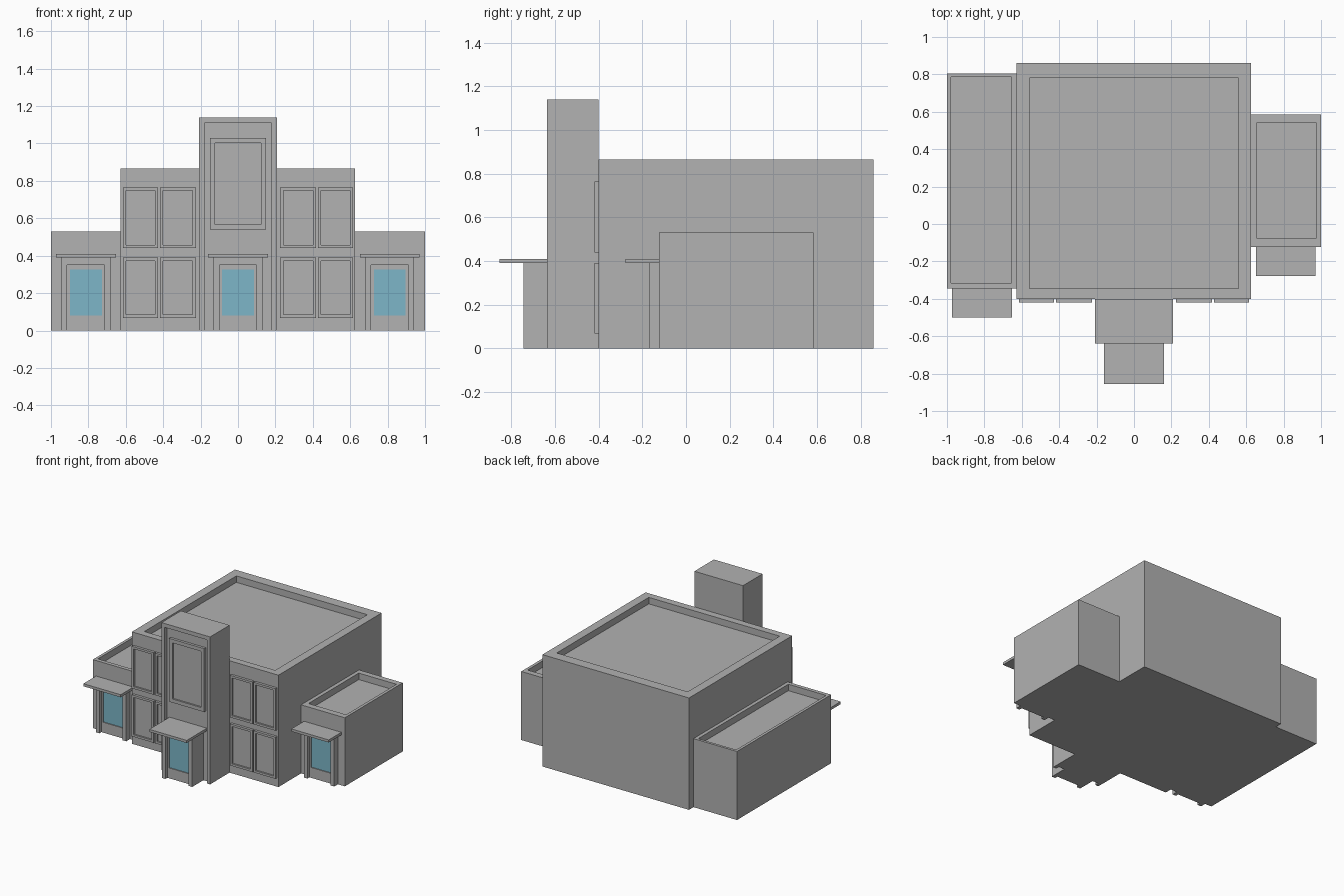
import bpy
from mathutils import Vector

old = bpy.data.objects.get("Cube")
if old:
    bpy.data.objects.remove(old, do_unlink=True)


def material(name, rgb):
    m = bpy.data.materials.new(name)
    m.use_nodes = True
    color = (*rgb, 1.0)
    m.diffuse_color = color
    m.node_tree.nodes["Principled BSDF"].inputs["Base Color"].default_value = color
    return m


WALL = material("wall grey", (0.445, 0.445, 0.445))
GLASS = material("door glass blue", (0.205, 0.468, 0.578))


def box(name, xs, ys, zs, mat=WALL):
    """Box from its extents along each axis."""
    corners = [Vector((x, y, z)) for z in zs for y in ys for x in xs]
    faces = [(0, 2, 3, 1), (4, 5, 7, 6), (0, 1, 5, 4),
             (2, 6, 7, 3), (0, 4, 6, 2), (1, 3, 7, 5)]
    mesh = bpy.data.meshes.new(name)
    mesh.from_pydata(corners, [], faces)
    mesh.materials.append(mat)
    ob = bpy.data.objects.new(name, mesh)
    bpy.context.scene.collection.objects.link(ob)
    return ob


def carve(ob, xs, ys, zs):
    """Cut a box-shaped recess and discard the cutter."""
    cutter = box("cutter", xs, ys, zs)
    cutter.hide_render = True
    mod = ob.modifiers.new("recess", "BOOLEAN")
    mod.operation = "DIFFERENCE"
    mod.solver = "EXACT"
    mod.object = cutter
    graph = bpy.context.evaluated_depsgraph_get()
    mesh = bpy.data.meshes.new_from_object(ob.evaluated_get(graph))
    ob.modifiers.clear()
    ob.data = mesh
    bpy.data.objects.remove(cutter, do_unlink=True)


def roofed_block(name, xs, ys, height, inner_x, inner_y):
    """Block with a sunken flat roof behind a parapet."""
    ob = box(name, xs, ys, (0, height))
    carve(ob, inner_x, inner_y, (height - 0.05, height + 0.1))


def window(name, xs, zs, wall_y, margin):
    """Raised frame with a recessed pane."""
    front = wall_y - 0.02
    ob = box(name, xs, (front, wall_y), zs)
    carve(ob, (xs[0] + margin, xs[1] - margin), (front - 0.1, front + 0.013),
          (zs[0] + margin, zs[1] - margin))


def entrance(name, x, wall_y, front, canopy_front):
    """Porch with a recessed glazed door and a flat canopy."""
    porch = box(name + "_porch", (x - 0.13, x + 0.13), (front, wall_y), (0, 0.39))
    door = front + 0.025
    carve(porch, (x - 0.1, x + 0.1), (front - 0.1, door), (-0.1, 0.35))
    carve(porch, (x - 0.085, x + 0.085), (front - 0.1, door + 0.012), (0.08, 0.325))
    box(name + "_door_glass", (x - 0.085, x + 0.085), (door + 0.007, door + 0.012),
        (0.08, 0.325), GLASS)
    box(name + "_canopy", (x - 0.16, x + 0.16), (canopy_front, wall_y), (0.39, 0.41))


# Main hall and the two side wings
roofed_block("main_hall", (-0.628, 0.626), (-0.4, 0.86), 0.865,
             (-0.56, 0.56), (-0.345, 0.78))
roofed_block("right_wing", (-1, -0.628), (-0.345, 0.805), 0.53,
             (-0.978, -0.655), (-0.315, 0.785))
roofed_block("left_wing", (0.626, 1), (-0.123, 0.585), 0.53,
             (0.655, 0.977), (-0.075, 0.54))

# Entrance tower with a front recess open at the ground
tower = box("tower", (-0.208, 0.208), (-0.638, -0.4), (0, 1.14))
carve(tower, (-0.18, 0.18), (-0.8, -0.608), (-0.1, 1.11))
window("tower_window", (-0.15, 0.15), (0.54, 1.03), -0.608, 0.028)

# Hall windows, two columns and two storeys on each side
for side, sign in (("left", 1), ("right", -1)):
    for column, (a, b) in (("inner", (0.225, 0.417)), ("outer", (0.427, 0.615))):
        for storey, zs in (("lower", (0.068, 0.39)), ("upper", (0.44, 0.765))):
            window(f"{side}_{column}_{storey}_window",
                   sorted((sign * a, sign * b)), zs, -0.4, 0.017)

# Three entrances
entrance("middle", 0, -0.608, -0.745, -0.855)
entrance("right", -0.813, -0.345, -0.39, -0.5)
entrance("left", 0.811, -0.123, -0.168, -0.278)
